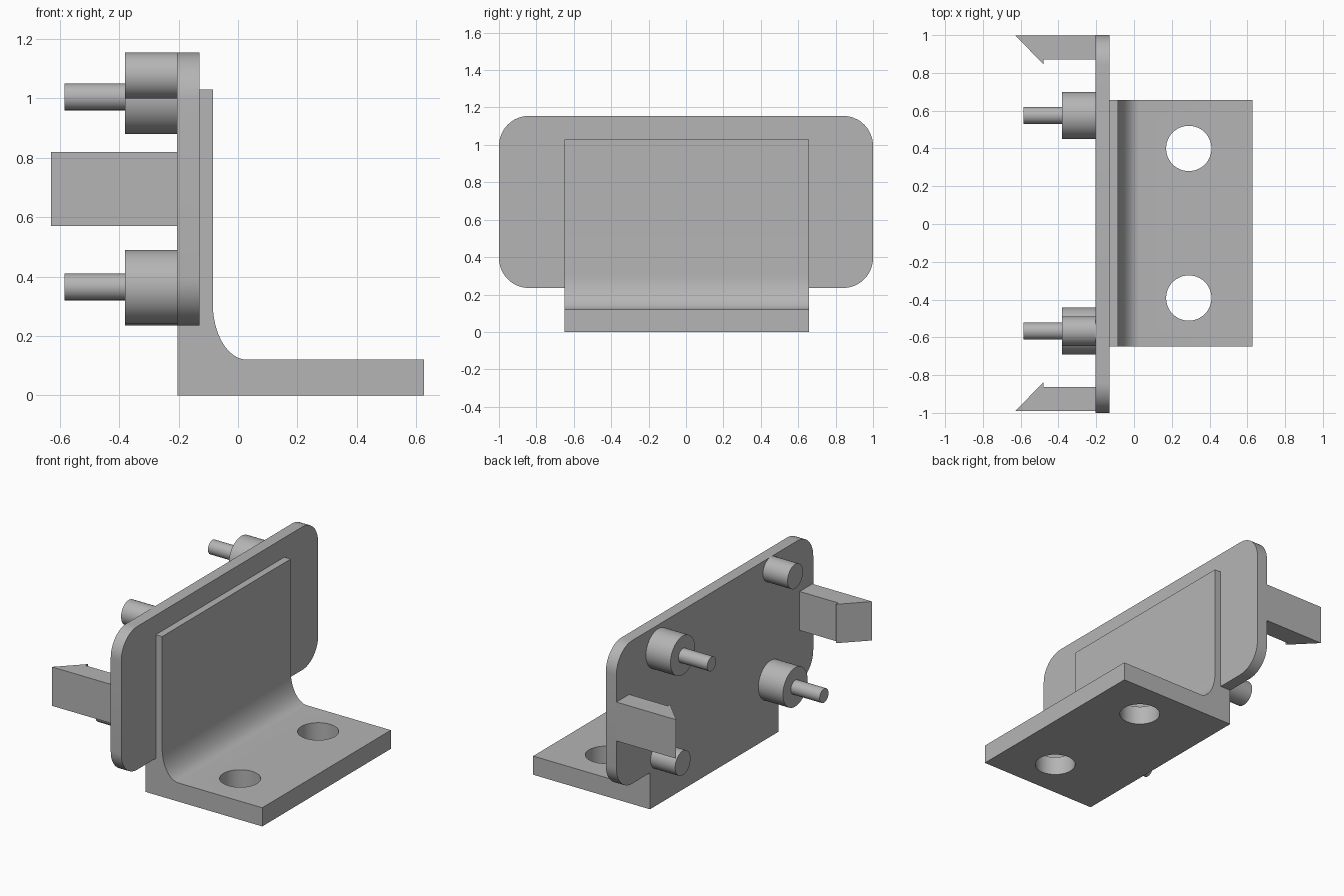
import bpy, bmesh
from math import pi, cos, sin, radians
from mathutils import Vector

if "Cube" in bpy.data.objects:
    bpy.data.objects.remove(bpy.data.objects["Cube"])

grey = bpy.data.materials.new("plain grey")
grey.use_nodes = True
colour = (0.46, 0.46, 0.46, 1)
grey.diffuse_color = colour
grey.node_tree.nodes["Principled BSDF"].inputs["Base Color"].default_value = colour

Y0 = 0.004       # sideways offset of everything fixed to the plate
BACK = -0.205    # rear face of the plate


def arc(cx, cy, rx, ry, start, end, n):
    """Points on an elliptical arc, angles in degrees."""
    angles = [radians(start + (end - start) * i / n) for i in range(n + 1)]
    return [(cx + rx * cos(a), cy + ry * sin(a)) for a in angles]


def prism(name, points, extrude):
    """Solid made by sweeping a 3D outline along a vector."""
    bm = bmesh.new()
    face = bm.faces.new([bm.verts.new(p) for p in points])
    swept = bmesh.ops.extrude_face_region(bm, geom=[face])["geom"]
    verts = [g for g in swept if isinstance(g, bmesh.types.BMVert)]
    bmesh.ops.translate(bm, verts=verts, vec=Vector(extrude))
    bmesh.ops.recalc_face_normals(bm, faces=bm.faces)
    mesh = bpy.data.meshes.new(name)
    bm.to_mesh(mesh)
    bm.free()
    mesh.materials.append(grey)
    obj = bpy.data.objects.new(name, mesh)
    bpy.context.collection.objects.link(obj)
    return obj


def smooth(obj):
    bpy.ops.object.select_all(action="DESELECT")
    obj.select_set(True)
    bpy.context.view_layer.objects.active = obj
    bpy.ops.object.shade_smooth_by_angle(angle=radians(30))


def peg(name, y, z, radius, x_start, x_end):
    ring = arc(y, z, radius, radius, 0, 360, 48)[:-1]
    smooth(prism(name, [(x_start, a, b) for a, b in ring], (x_end - x_start, 0, 0)))


# L-shaped bracket with a filleted inner corner
half = 0.653
profile = [(BACK + 0.001, 0), (0.627, 0), (0.627, 0.12)]
profile += arc(0.03, 0.31, 0.115, 0.19, 270, 180, 16)
profile += [(-0.085, 1.03), (BACK + 0.001, 1.03)]
bracket = prism("bracket", [(x, Y0 - half, z) for x, z in profile], (0, 2 * half, 0))

# Screw holes through the foot
for side in (-1, 1):
    ring = arc(0.29, Y0 + side * 0.396, 0.12, 0.12, 0, 360, 48)[:-1]
    cutter = prism("hole_cutter", [(x, y, -0.1) for x, y in ring], (0, 0, 0.4))
    cutter.hide_render = True
    bpy.context.view_layer.objects.active = bracket
    cut = bracket.modifiers.new("screw_hole", "BOOLEAN")
    cut.operation = "DIFFERENCE"
    cut.solver = "EXACT"
    cut.object = cutter
    bpy.ops.object.modifier_apply(modifier=cut.name)
    bpy.data.objects.remove(cutter)
smooth(bracket)

# Rounded backing plate
low, high, r = 0.235, 1.155, 0.16
outline = []
for i, (sy, z) in enumerate([(1, high - r), (-1, high - r), (-1, low + r), (1, low + r)]):
    outline += arc(sy * (1 - r), z, r, r, i * 90, i * 90 + 90, 12)
smooth(prism("plate", [(BACK, y, z) for y, z in outline], (0.075, 0, 0)))

# Wide pegs with pins on one diagonal, slim pegs on the other
middle = (low + high) / 2
for side, label in ((1, "upper"), (-1, "lower")):
    y = Y0 + side * 0.571
    peg(label + "_wide_peg", y, 0.685 + side * 0.32, 0.125, BACK + 0.02, -0.38)
    peg(label + "_pin", y, 0.685 + side * 0.32, 0.045, -0.36, -0.585)
    peg(label + "_slim_peg", Y0 - side * 0.571, middle + side * 0.382, 0.078,
        BACK + 0.02, -0.38)

# Barbed snap clips at both ends
clip = [(BACK + 0.02, 0.995), (-0.63, 0.995), (-0.48, 0.843), (-0.48, 0.866), (BACK + 0.02, 0.866)]
for side, label in ((1, "far"), (-1, "near")):
    prism(label + "_clip", [(x, side * y + Y0, 0.57) for x, y in clip], (0, 0, 0.25))
